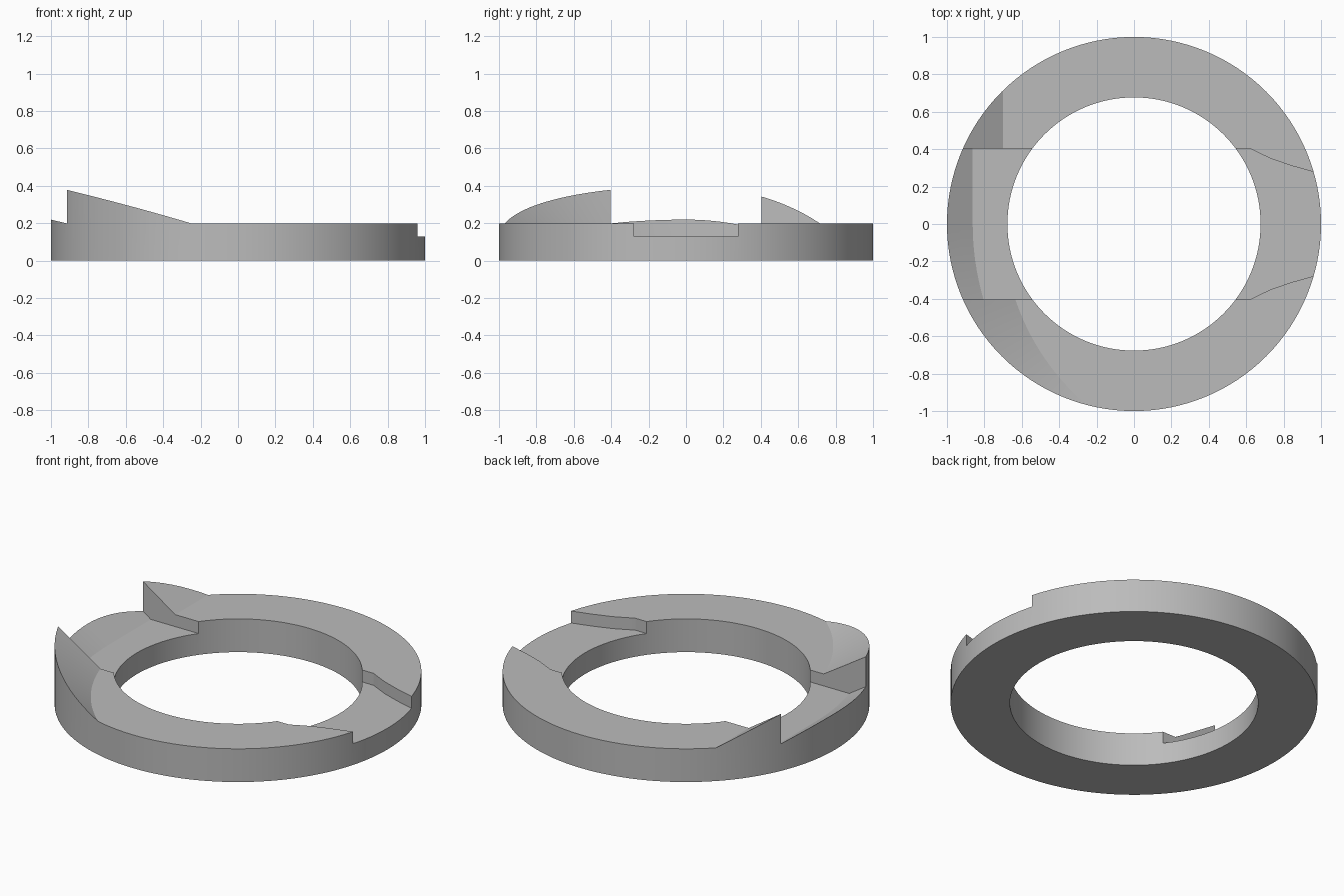
import bpy, bmesh
from math import sin, cos, pi, radians

old = bpy.data.objects.get("Cube")
if old:
    bpy.data.objects.remove(old, do_unlink=True)

OUTER, INNER, TOP, FLOOR = 1.0, 0.677, 0.2, 0.128
SLOPE, BEND, BEND_X = 0.665, 1.27, 0.57

grey = bpy.data.materials.new("plain grey")
grey.use_nodes = True
colour = (0.5, 0.5, 0.5, 1)
grey.diffuse_color = colour
grey.node_tree.nodes["Principled BSDF"].inputs["Base Color"].default_value = colour


def loft(name, rings, closed=False):
    """Skin a row of matching cross-sections, capping the ends unless closed."""
    bm = bmesh.new()
    loops = [[bm.verts.new(p) for p in ring] for ring in rings]
    pairs = list(zip(loops, loops[1:]))
    if closed:
        pairs.append((loops[-1], loops[0]))
    else:
        bm.faces.new(loops[0])
        bm.faces.new(loops[-1])
    n = len(loops[0])
    for a, b in pairs:
        for i in range(n):
            j = (i + 1) % n
            bm.faces.new((a[i], a[j], b[j], b[i]))
    bmesh.ops.recalc_face_normals(bm, faces=bm.faces)
    mesh = bpy.data.meshes.new(name)
    bm.to_mesh(mesh)
    bm.free()
    mesh.materials.append(grey)
    obj = bpy.data.objects.new(name, mesh)
    bpy.context.collection.objects.link(obj)
    return obj


def prism(name, outline, low, high):
    return loft(name, [[(x, y, z) for x, y in outline] for z in (low, high)])


def box(name, x0, x1, y0, y1, low, high):
    return prism(name, [(x0, y0), (x1, y0), (x1, y1), (x0, y1)], low, high)


def ramp(name, drop):
    """Wedge rising outward from a crease that runs straight, then bends round."""
    profile = [(d, TOP - drop + SLOPE * d) for d in (-0.25, 0.6)]
    profile.append((0.6, profile[0][1]))
    stations = [(1.2, 0)] + [(0, radians(60) * i / 30) for i in range(31)]
    return loft(name, [[(BEND_X - (BEND + d) * cos(t), y - (BEND + d) * sin(t), z)
                        for d, z in profile] for y, t in stations])


def combine(target, tool, operation):
    mod = target.modifiers.new(operation.lower(), 'BOOLEAN')
    mod.operation, mod.object, mod.solver = operation, tool, 'EXACT'
    bpy.context.view_layer.objects.active = target
    bpy.ops.object.modifier_apply(modifier=mod.name)
    bpy.data.objects.remove(tool, do_unlink=True)


# Slab with the raised wings on the right-hand side
body = box("locking_ring", -1.5, 1.5, -1.5, 1.5, -0.3, TOP)
combine(body, ramp("wing_ramp", 0), 'UNION')

# Straight notch between the wings, with its own lower ramp
combine(body, box("wing_notch", -1.7, 0, -0.403, 0.403, FLOOR, 1.2), 'DIFFERENCE')
combine(body, ramp("notch_ramp", 0.18), 'UNION')

# Tapered notch on the opposite side
edge = [(0.3, 0.403), (0.62, 0.403), (0.73, 0.35), (0.84, 0.312), (0.96, 0.278), (1.2, 0.22)]
outline = edge + [(x, -y) for x, y in reversed(edge)]
combine(body, prism("tapered_notch", outline, FLOOR, 1.2), 'DIFFERENCE')

# Trim everything to the round ring shape
section = [(INNER, 0), (OUTER, 0), (OUTER, 0.7), (INNER, 0.7)]
angles = [2 * pi * i / 128 for i in range(128)]
combine(body, loft("ring_trim", [[(r * cos(a), r * sin(a), z) for r, z in section]
                                 for a in angles], closed=True), 'INTERSECT')

bpy.ops.object.select_all(action='DESELECT')
body.select_set(True)
bpy.context.view_layer.objects.active = body
bpy.ops.object.shade_smooth_by_angle(angle=radians(20))
